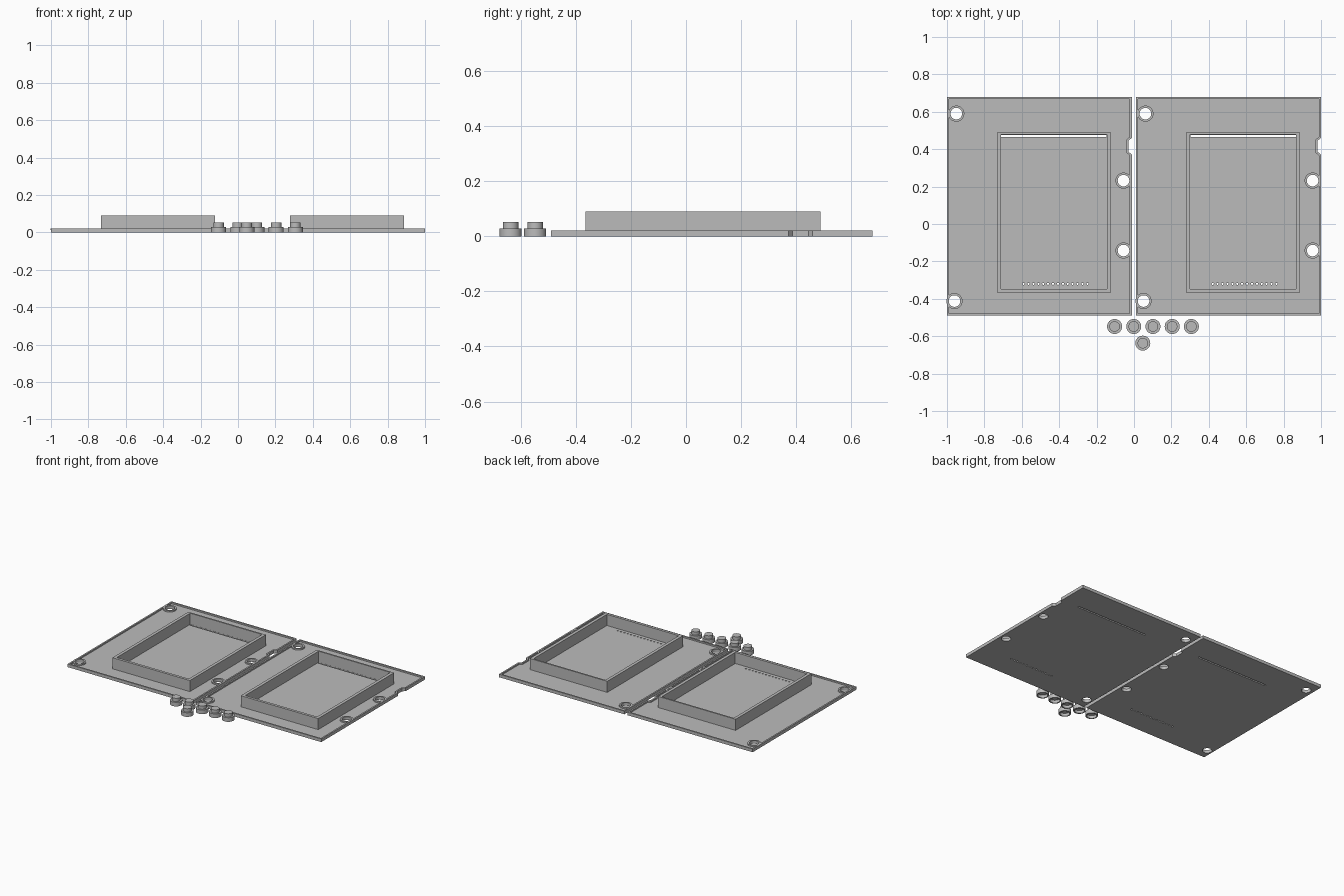
import bpy, bmesh, math

if "Cube" in bpy.data.objects:
    bpy.data.objects.remove(bpy.data.objects["Cube"])

FLOOR, RIM, WALL = 0.012, 0.022, 0.091   # panel heights

gray = bpy.data.materials.new("plain gray")
gray.diffuse_color = (0.5, 0.5, 0.5, 1)
gray.use_nodes = True
gray.node_tree.nodes["Principled BSDF"].inputs["Base Color"].default_value = gray.diffuse_color


def loft_into(bm, loops, caps):
    """Bridge loops of equal length, optionally closing both ends."""
    rows = [[bm.verts.new(p) for p in loop] for loop in loops]
    n = len(rows[0])
    for a, b in zip(rows, rows[1:]):
        for i in range(n):
            j = (i + 1) % n
            bm.faces.new((a[i], a[j], b[j], b[i]))
    if caps:
        bm.faces.new(rows[0][::-1])
        bm.faces.new(rows[-1])


def make(name, parts, caps=True, smooth=False):
    bm = bmesh.new()
    for loops in parts:
        loft_into(bm, loops, caps)
    bmesh.ops.recalc_face_normals(bm, faces=bm.faces)
    me = bpy.data.meshes.new(name)
    bm.to_mesh(me)
    bm.free()
    me.materials.append(gray)
    ob = bpy.data.objects.new(name, me)
    bpy.context.collection.objects.link(ob)
    if smooth:
        bpy.ops.object.select_all(action='DESELECT')
        bpy.context.view_layer.objects.active = ob
        ob.select_set(True)
        bpy.ops.object.shade_smooth_by_angle(angle=math.radians(35))
    return ob


def circle(x, y, r, z, n=32):
    return [(x + r * math.cos(2 * math.pi * i / n),
             y + r * math.sin(2 * math.pi * i / n), z) for i in range(n)]


def rect(x0, y0, x1, y1, z):
    return [(x0, y0, z), (x1, y0, z), (x1, y1, z), (x0, y1, z)]


def outline(dx, z, t=0.0):
    """Panel outline with the shallow notch in its right edge, inset by t."""
    x0, x1, y0, y1 = dx - 1 + t, dx - 0.012 - t, -0.49 + t, 0.678 - t
    xn = x1 - 0.018
    k = t * 0.5
    return [(x0, y0, z), (x1, y0, z), (x1, 0.372 - k, z), (xn, 0.387 - k, z),
            (xn, 0.445 + k, z), (x1, 0.46 + k, z), (x1, y1, z), (x0, y1, z)]


HOLES = [(-0.95, 0.59), (-0.96, -0.412), (-0.056, 0.232), (-0.056, -0.142)]

for side, dx in (("left", 0.0), ("right", 1.011)):
    # floor sheet with screw holes, pin holes and the cable slit cut through
    floor = make(side + "_panel_floor", [[outline(dx, 0), outline(dx, FLOOR)]])
    cuts = [[circle(x + dx, y, 0.031, -0.1), circle(x + dx, y, 0.031, 0.1)]
            for x, y in HOLES]
    for i in range(14):
        x = dx - 0.59 + i * 0.0262
        cuts.append([circle(x, -0.32, 0.006, -0.1, 10), circle(x, -0.32, 0.006, 0.1, 10)])
    cuts.append([rect(dx - 0.71, 0.466, dx - 0.146, 0.477, z) for z in (-0.1, 0.1)])
    cutter = make(side + "_hole_cutter", cuts)
    cutter.hide_render = True
    cutter.hide_viewport = True
    cutter.display_type = 'WIRE'
    mod = floor.modifiers.new("holes", 'BOOLEAN')
    mod.operation = 'DIFFERENCE'
    mod.solver = 'EXACT'
    mod.object = cutter

    # thin raised lip round the edge
    make(side + "_panel_lip", [[outline(dx, FLOOR), outline(dx, RIM),
                                outline(dx, RIM, 0.011), outline(dx, FLOOR, 0.011)]], caps=False)

    # bosses round the screw holes
    make(side + "_screw_bosses",
         [[circle(x + dx, y, r, z) for r, z in
           ((0.043, FLOOR), (0.043, RIM - 0.0005), (0.031, RIM - 0.0005), (0.031, FLOOR))]
          for x, y in HOLES], caps=False, smooth=True)

    # tall open frame
    outer = (dx - 0.733, -0.366, dx - 0.123, 0.489)
    inner = (dx - 0.711, -0.347, dx - 0.145, 0.478)
    make(side + "_frame_wall", [[rect(*outer, FLOOR), rect(*outer, WALL),
                                 rect(*inner, WALL), rect(*inner, FLOOR)]], caps=False)

# stepped buttons, hollow underneath
BUTTON = [(0.032, 0.02), (0.032, 0), (0.04, 0), (0.04, 0.029), (0.028, 0.029), (0.028, 0.052)]
spots = [(-0.104 + 0.1027 * i, -0.548) for i in range(5)] + [(0.047, -0.637)]
for n, (x, y) in enumerate(spots, 1):
    make(f"button_{n}", [[circle(x, y, r, z) for r, z in BUTTON]], smooth=True)
